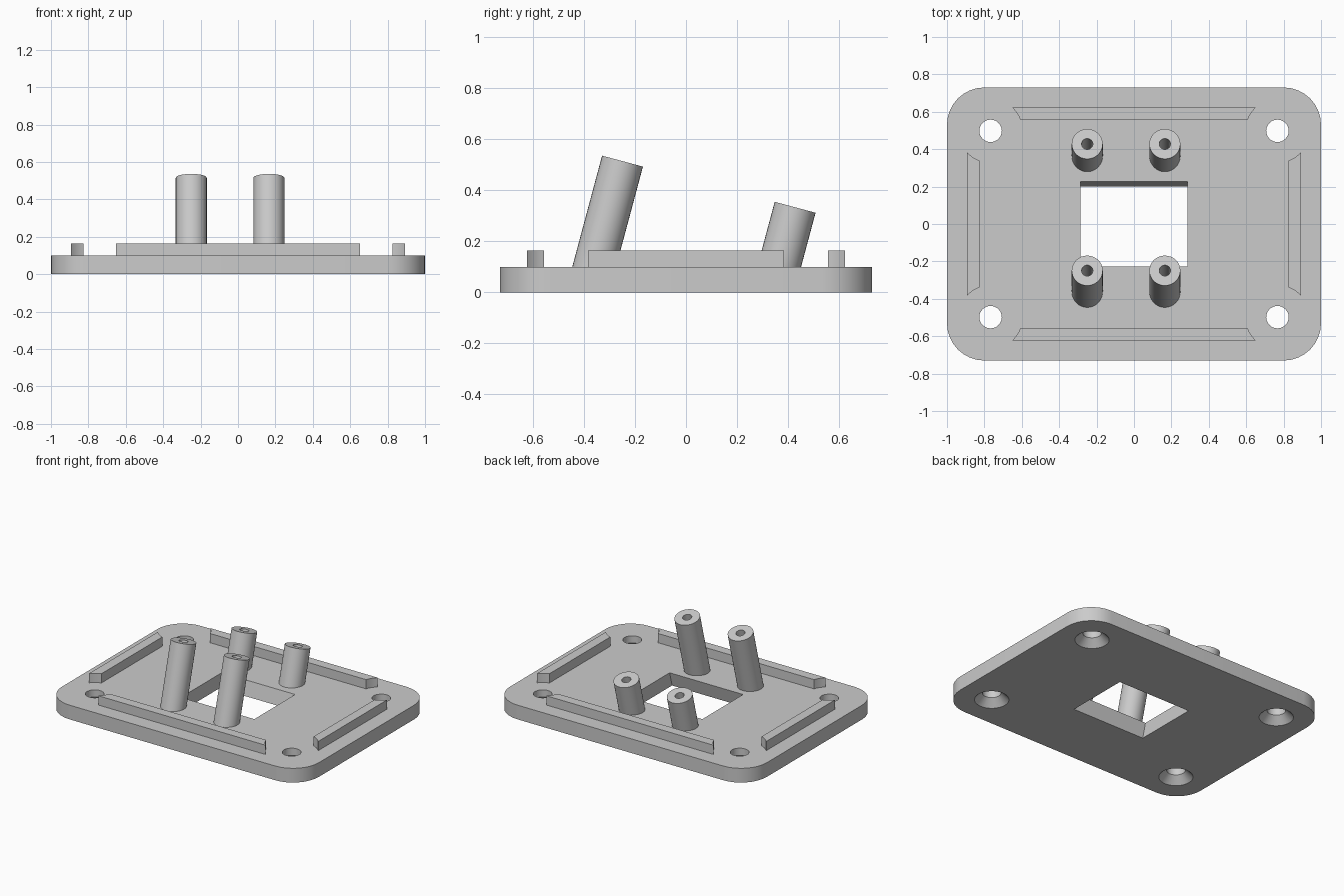
import bpy, bmesh, math
from mathutils import Matrix, Vector

if "Cube" in bpy.data.objects:
    bpy.data.objects.remove(bpy.data.objects["Cube"])

TILT = math.radians(15)
T = 0.10                      # plate thickness
RIB_TOP = 0.165
HX, HY = 0.767, 0.498         # screw hole centres

grey = bpy.data.materials.new("light_grey")
grey.diffuse_color = (0.6, 0.6, 0.6, 1)
grey.use_nodes = True
grey.node_tree.nodes["Principled BSDF"].inputs["Base Color"].default_value = grey.diffuse_color


def add_object(name, bm):
    bmesh.ops.recalc_face_normals(bm, faces=bm.faces)
    mesh = bpy.data.meshes.new(name)
    bm.to_mesh(mesh)
    bm.free()
    mesh.materials.append(grey)
    ob = bpy.data.objects.new(name, mesh)
    bpy.context.collection.objects.link(ob)
    return ob


def prism(name, outline, z0, z1, shift_y=0.0):
    """Extrude a flat outline upwards, optionally leaning along y."""
    bm = bmesh.new()
    low = bm.faces.new([bm.verts.new((x, y, z0)) for x, y in outline])
    top = bmesh.ops.extrude_face_region(bm, geom=[low])["geom"]
    moved = [v for v in top if isinstance(v, bmesh.types.BMVert)]
    bmesh.ops.translate(bm, verts=moved, vec=(0, shift_y, z1 - z0))
    return add_object(name, bm)


def lathe(name, profile, matrix, steps=32):
    """Spin a (radius, height) profile around z, then place it."""
    bm = bmesh.new()
    verts = [bm.verts.new((r, 0, z)) for r, z in profile]
    edges = [bm.edges.new(p) for p in zip(verts, verts[1:])]
    bmesh.ops.spin(bm, geom=verts + edges, cent=(0, 0, 0), axis=(0, 0, 1),
                   angle=math.tau, steps=steps)
    bmesh.ops.remove_doubles(bm, verts=bm.verts, dist=1e-5)
    bm.transform(matrix)
    return add_object(name, bm)


def smooth(ob):
    bpy.ops.object.select_all(action='DESELECT')
    ob.select_set(True)
    bpy.context.view_layer.objects.active = ob
    bpy.ops.object.shade_smooth_by_angle(angle=math.radians(30))


def cut(ob, cutter):
    bpy.context.view_layer.objects.active = ob
    mod = ob.modifiers.new("cut", 'BOOLEAN')
    mod.operation, mod.solver, mod.object = 'DIFFERENCE', 'EXACT', cutter
    bpy.ops.object.modifier_apply(modifier=mod.name)
    bpy.data.objects.remove(cutter)


# Base plate with rounded corners
R = 0.2
outline = []
for cx, cy, start in ((1, 1, 0), (-1, 1, 90), (-1, -1, 180), (1, -1, 270)):
    for i in range(9):
        a = math.radians(start + i * 90 / 8)
        outline.append((cx * (1 - R) + R * math.cos(a),
                        cy * (0.73 - R) + R * math.sin(a)))
plate = prism("base_plate", outline, 0, T)

# Window leaning with the posts
k = math.tan(TILT)
W, D, E = 0.286, 0.227, 0.05
y_low, y_high = -k * (T + E), k * E
window = [(-W, -D + y_low), (W, -D + y_low), (W, D + y_low), (-W, D + y_low)]
cut(plate, prism("window_cutter", window, -E, T + E, y_high - y_low))

# Countersunk screw holes
for sx in (-1, 1):
    for sy in (-1, 1):
        profile = [(0, -0.01), (0.12, -0.01), (0.06, 0.05), (0.06, 0.15), (0, 0.15)]
        cut(plate, lathe("hole_cutter", profile,
                         Matrix.Translation((sx * HX, sy * HY, 0))))
smooth(plate)


# Raised ribs, ends scooped around the screw holes
def rib_outline(hole_u, hole_v, v0, v1, scoop=0.17, n=5):
    end = []
    for i in range(n + 1):
        v = v0 + (v1 - v0) * i / n
        end.append((hole_u - math.sqrt(scoop ** 2 - (v - hole_v) ** 2), v))
    return end + [(-u, v) for u, v in reversed(end)]


long_rib = rib_outline(HX, HY, 0.556, 0.623)
side_rib = rib_outline(HY, HX, 0.826, 0.893)
for s, y_name, x_name in ((-1, "front_rib", "left_rib"), (1, "back_rib", "right_rib")):
    smooth(prism(y_name, [(u, s * v) for u, v in long_rib], T - 0.02, RIB_TOP))
    smooth(prism(x_name, [(s * v, u) for u, v in side_rib], T - 0.02, RIB_TOP))

# Tilted hollow posts, sunk into the plate
axis = Vector((0, math.sin(TILT), math.cos(TILT)))
for label, y, z in (("front", -0.249, 0.515), ("back", 0.428, 0.334)):
    length = (z - 0.05) / math.cos(TILT)
    depth = (z - T) / math.cos(TILT)
    profile = [(0, 0), (0.083, 0), (0.083, length), (0.03, length),
               (0.03, length - depth), (0, length - depth)]
    for side, x in (("left", -0.25), ("right", 0.165)):
        place = (Matrix.Translation(Vector((x, y, z)) - axis * length)
                 @ Matrix.Rotation(-TILT, 4, 'X'))
        smooth(lathe(f"{label}_{side}_post", profile, place))
